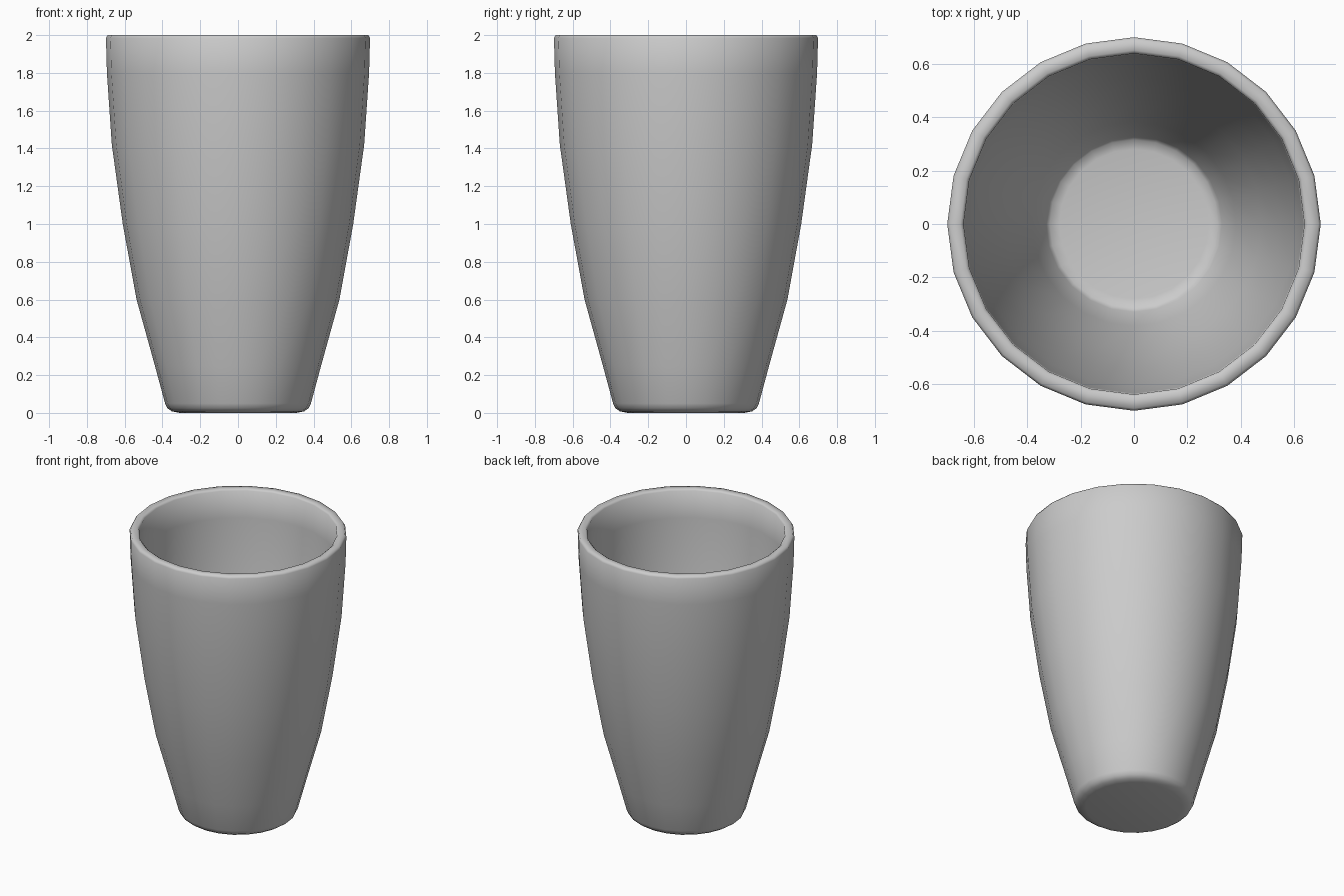
import bpy, bmesh, math

if "Cube" in bpy.data.objects:
    bpy.data.objects.remove(bpy.data.objects["Cube"])

SIDES = 24

# Closed cup profile (radius, height): outside from base to rim, then inside down to the floor
outer = [(0.31, 0.0), (0.35, 0.008), (0.374, 0.025), (0.386, 0.05), (0.44, 0.25),
         (0.537, 0.6), (0.61, 1.0), (0.668, 1.42), (0.694, 1.8), (0.699, 1.985)]
rim = [(0.69, 2.0), (0.65, 2.0), (0.638, 1.99)]
inner = [(0.634, 1.8), (0.608, 1.42), (0.55, 1.0), (0.478, 0.6), (0.382, 0.26),
         (0.329, 0.085), (0.315, 0.068), (0.28, 0.06)]


def lathe(name, profile):
    """Revolve a profile around z and cap both ends."""
    bm = bmesh.new()
    rings = []
    for r, z in profile:
        rings.append([bm.verts.new((r * math.cos(a), r * math.sin(a), z))
                      for a in (2 * math.pi * i / SIDES for i in range(SIDES))])
    for low, high in zip(rings, rings[1:]):
        for i in range(SIDES):
            j = (i + 1) % SIDES
            bm.faces.new((low[i], low[j], high[j], high[i]))
    bm.faces.new(list(reversed(rings[0])))
    bm.faces.new(rings[-1])
    for f in bm.faces:
        f.smooth = True
    mesh = bpy.data.meshes.new(name)
    bm.to_mesh(mesh)
    bm.free()
    obj = bpy.data.objects.new(name, mesh)
    bpy.context.collection.objects.link(obj)
    return obj


# Tapered hollow cup
cup = lathe("cup", outer + rim + inner)
bpy.context.view_layer.objects.active = cup
cup.select_set(True)
bpy.ops.object.shade_smooth_by_angle(angle=math.radians(60))
